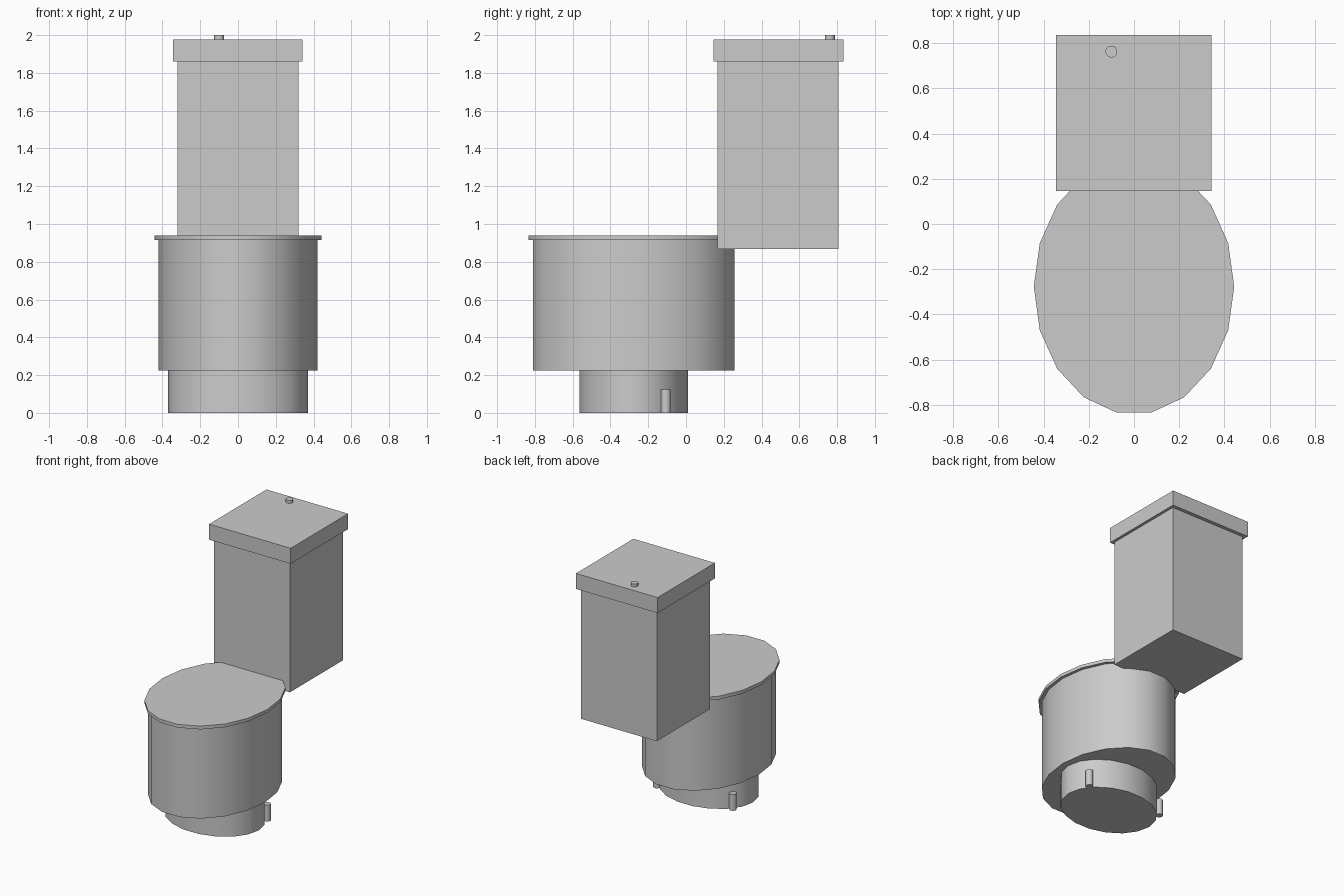
import bpy, bmesh
from math import radians
from mathutils import Matrix

if "Cube" in bpy.data.objects:
    bpy.data.objects.remove(bpy.data.objects["Cube"])

SIDES = 18


def finish(name, bm, smooth=False):
    mesh = bpy.data.meshes.new(name)
    bm.to_mesh(mesh)
    bm.free()
    obj = bpy.data.objects.new(name, mesh)
    bpy.context.collection.objects.link(obj)
    if smooth:
        bpy.ops.object.select_all(action='DESELECT')
        obj.select_set(True)
        bpy.context.view_layer.objects.active = obj
        bpy.ops.object.shade_smooth_by_angle(angle=radians(30))
    return obj


def oval(name, x, y, rx, ry, z0, z1):
    """Elliptical cylinder with a vertex on each end of the x axis."""
    bm = bmesh.new()
    m = (Matrix.Translation((x, y, (z0 + z1) / 2))
         @ Matrix.Diagonal((rx, ry, z1 - z0, 1))
         @ Matrix.Rotation(radians(90), 4, 'Z'))
    bmesh.ops.create_cone(bm, cap_ends=True, segments=SIDES, radius1=1,
                          radius2=1, depth=1, matrix=m)
    return finish(name, bm, True)


def box(name, x0, x1, y0, y1, z0, z1):
    bm = bmesh.new()
    m = (Matrix.Translation(((x0 + x1) / 2, (y0 + y1) / 2, (z0 + z1) / 2))
         @ Matrix.Diagonal((x1 - x0, y1 - y0, z1 - z0, 1)))
    bmesh.ops.create_cube(bm, size=1, matrix=m)
    return finish(name, bm)


# Foot, bowl and closed seat lid
CY = -0.277
oval("foot", 0, CY, 0.37, 0.292, 0, 0.225)
oval("bowl", 0, CY, 0.42, 0.541, 0.225, 0.915)
oval("seat_lid", 0, CY, 0.443, 0.565, 0.915, 0.94)

# Floor bolts on both sides of the foot
for side, sx in (("left", -1), ("right", 1)):
    oval("floor_bolt_" + side, sx * 0.32, -0.107, 0.026, 0.026, 0, 0.125)

# Tank, its lid and the flush button
box("tank", -0.32, 0.32, 0.167, 0.807, 0.867, 1.86)
box("tank_lid", -0.345, 0.342, 0.145, 0.835, 1.86, 1.978)
oval("flush_button", -0.1, 0.762, 0.026, 0.026, 1.978, 2.0)
